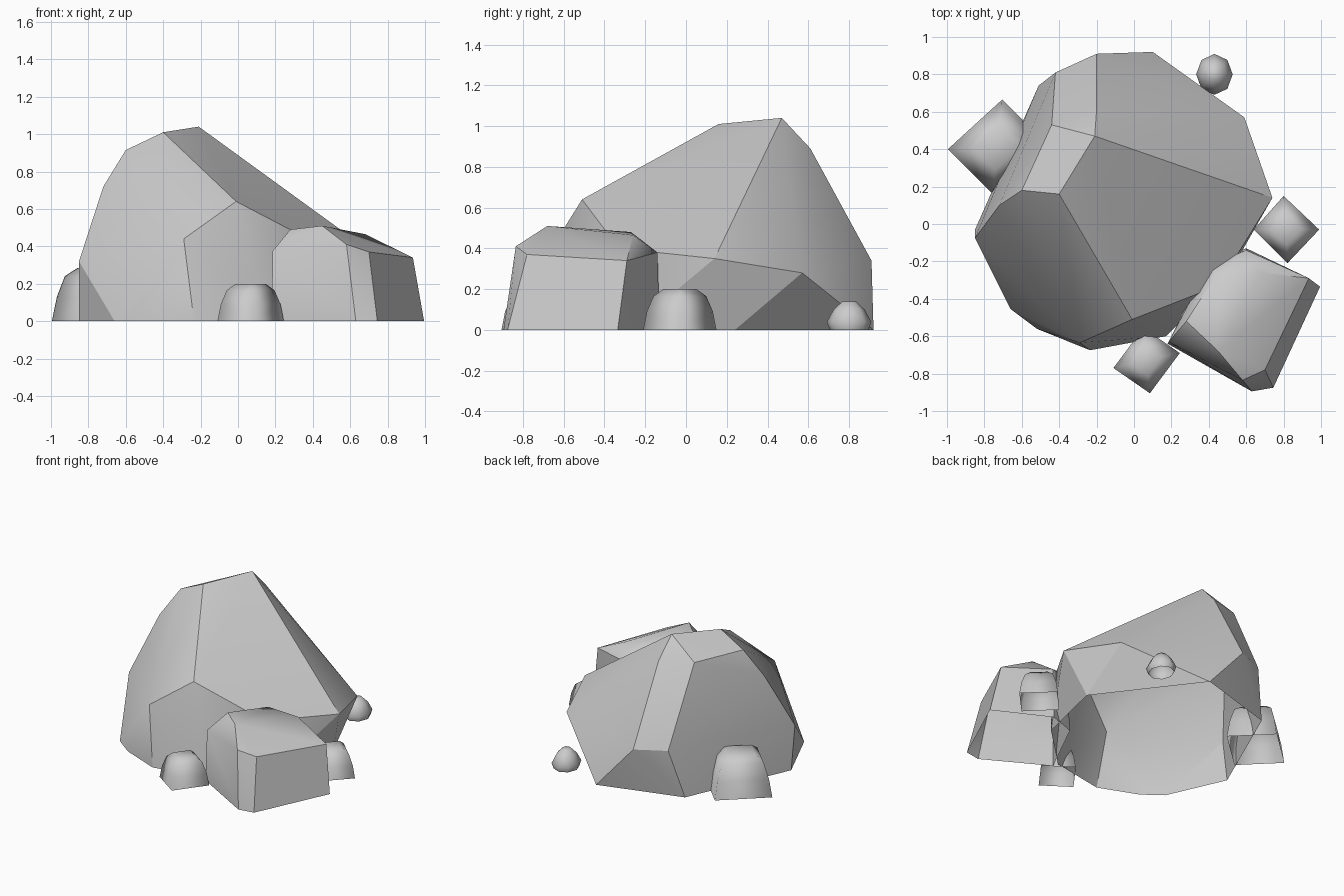
import bpy
import bmesh
import math
from mathutils import Vector

if "Cube" in bpy.data.objects:
    bpy.data.objects.remove(bpy.data.objects["Cube"], do_unlink=True)

# One plain grey stone material
stone = bpy.data.materials.new("grey_stone")
stone.use_nodes = True
grey = (0.6, 0.6, 0.6, 1.0)
stone.diffuse_color = grey
stone.node_tree.nodes["Principled BSDF"].inputs["Base Color"].default_value = grey


def make_rock(name, footprint, upper, smooth_angle):
    """Faceted stone: hull of a ground outline and upper corners, open underneath."""
    bm = bmesh.new()
    for x, y in footprint:
        bm.verts.new((x, y, 0))
    for corner in upper:
        bm.verts.new(corner)
    bmesh.ops.convex_hull(bm, input=bm.verts[:])
    loose = [v for v in bm.verts if not v.link_faces]
    bmesh.ops.delete(bm, geom=loose, context="VERTS")
    bmesh.ops.recalc_face_normals(bm, faces=bm.faces[:])
    underside = [f for f in bm.faces if all(v.co.z < 0.001 for v in f.verts)]
    bmesh.ops.delete(bm, geom=underside, context="FACES")
    # Merge triangles that lie in nearly the same plane
    bmesh.ops.dissolve_limit(bm, angle_limit=math.radians(3),
                             verts=bm.verts[:], edges=bm.edges[:])
    mesh = bpy.data.meshes.new(name)
    bm.to_mesh(mesh)
    bm.free()
    mesh.materials.append(stone)
    rock = bpy.data.objects.new(name, mesh)
    bpy.context.collection.objects.link(rock)
    bpy.ops.object.select_all(action="DESELECT")
    rock.select_set(True)
    bpy.context.view_layer.objects.active = rock
    bpy.ops.object.shade_smooth_by_angle(angle=math.radians(smooth_angle))
    return rock


def scaled_ring(outline, scale, height):
    """Copy of a ground outline, shrunk about its middle and lifted."""
    middle = sum((Vector(p) for p in outline), Vector((0, 0))) / len(outline)
    ring = [middle.lerp(Vector(p), scale) for p in outline]
    return [(p.x, p.y, height) for p in ring]


def make_small_rock(name, outline, rings):
    """Rounded stone tapering upwards through a few rings."""
    upper = []
    for scale, height in rings:
        upper += scaled_ring(outline, scale, height)
    return make_rock(name, outline, upper, 95)


# Main boulder, leaning to a ridge at the back
make_rock(
    "main_boulder",
    [(-.85, -.03), (-.66, -.455), (-.52, -.56), (-.235, -.675), (.17, -.6),
     (.5, -.28), (.62, .24), (.1, .92), (-.51, .74)],
    [(-.21, .47, 1.04), (-.4, .16, 1.01), (-.6, .18, .915),   # summit
     (-.44, .53, .91), (-.2, .61, .89), (-.72, .1, .72),      # shoulders
     (-.01, -.51, .64), (-.29, -.635, .44), (-.85, -.075, .32),
     (.45, -.33, .4), (.74, .14, .35), (.59, .57, .28),       # waist
     (-.2, .91, .34), (-.42, .81, .35)],
    26)

# Broad block leaning on the front left corner
make_rock(
    "front_block",
    [(.995, -.335), (.745, -.875), (.63, -.895), (.18, -.64),
     (.4, -.2), (.6, -.13)],
    [(.935, -.29, .34), (.7, -.78, .37), (.58, -.835, .41),   # rim
     (.185, -.63, .375), (.4, -.225, .4), (.6, -.14, .38),
     (.28, -.52, .49), (.45, -.68, .51), (.68, -.26, .465),   # crown
     (.44, -.27, .48)],
    32)

# Small tapered stones around the boulder
taper = [(.9, .09), (.72, .165), (.45, .2)]
make_small_rock("front_stone",
                [(-.11, -.77), (.085, -.905), (.245, -.69), (.05, -.555)], taper)
make_small_rock("left_stone",
                [(.8, .15), (.99, -.03), (.82, -.21), (.64, -.03)], taper)
make_small_rock("right_stone",
                [(-.705, .665), (-.995, .4), (-.755, .16), (-.465, .425)],
                [(.9, .13), (.74, .24), (.48, .285)])

# Pebble behind the boulder
sides = 8
pebble_outline = [(.43 + .085 * math.cos(math.tau * i / sides),
                   .8 + .095 * math.sin(math.tau * i / sides)) for i in range(sides)]
make_small_rock("back_pebble", pebble_outline, [(1.15, .04), (.8, .1), (.35, .14)])
